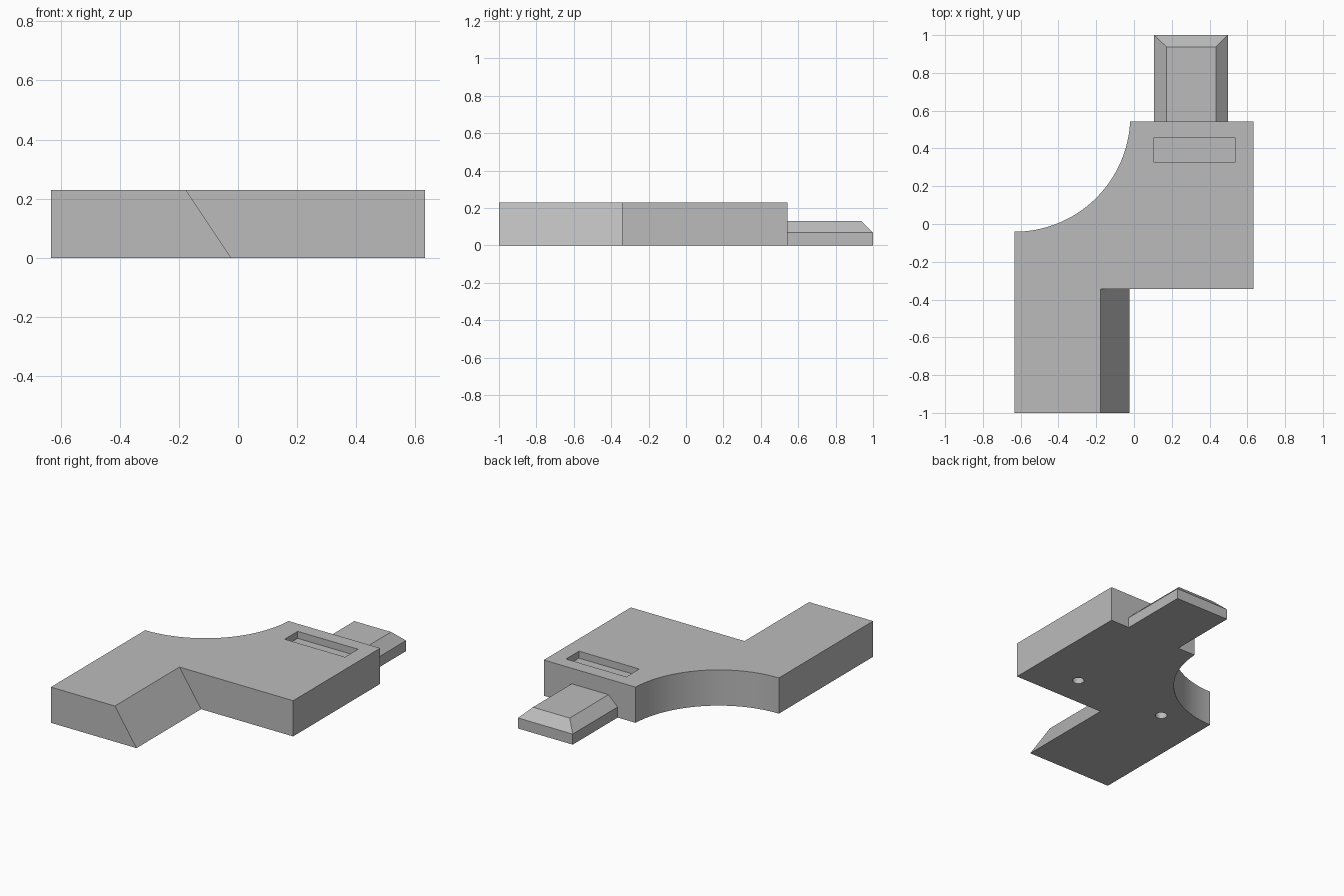
import bpy, bmesh
from math import sin, cos, asin, pi, radians

cube = bpy.data.objects.get("Cube")
if cube:
    bpy.data.objects.remove(cube)

grey = bpy.data.materials.new("plain grey")
grey.use_nodes = True
colour = (0.5, 0.5, 0.5, 1)
grey.diffuse_color = colour
grey.node_tree.nodes["Principled BSDF"].inputs["Base Color"].default_value = colour


def loft(name, rings):
    """Solid through rings of matching points, capped at both ends."""
    bm = bmesh.new()
    loops = [[bm.verts.new(p) for p in ring] for ring in rings]
    n = len(loops[0])
    for low, high in zip(loops, loops[1:]):
        for i in range(n):
            j = (i + 1) % n
            bm.faces.new((low[i], low[j], high[j], high[i]))
    bm.faces.new(loops[0][::-1])
    bm.faces.new(loops[-1])
    bmesh.ops.recalc_face_normals(bm, faces=bm.faces)
    mesh = bpy.data.meshes.new(name)
    bm.to_mesh(mesh)
    bm.free()
    mesh.materials.append(grey)
    obj = bpy.data.objects.new(name, mesh)
    bpy.context.collection.objects.link(obj)
    return obj


def rect(x0, x1, y0, y1, z):
    return [(x0, y0, z), (x1, y0, z), (x1, y1, z), (x0, y1, z)]


def circle(x, y, r, z, n=32):
    return [(x + r * cos(2 * pi * i / n), y + r * sin(2 * pi * i / n), z) for i in range(n)]


LEFT, RIGHT, FRONT, INNER, BACK = -0.633, 0.633, -1.0, -0.343, 0.543
TOP = 0.23

# Body: stepped plate with a concave quarter arc and an undercut leg side
RADIUS, ARC_Y, STEPS = 0.613, 0.572, 40
end = asin((BACK - ARC_Y) / RADIUS)
angles = [end + (-pi / 2 - end) * i / STEPS for i in range(STEPS + 1)]
arc = [(LEFT + RADIUS * cos(a), ARC_Y + RADIUS * sin(a)) for a in angles]


def outline(leg_x, z):
    corners = [(LEFT, FRONT), (leg_x, FRONT), (leg_x, INNER), (RIGHT, INNER), (RIGHT, BACK)]
    return [(x, y, z) for x, y in corners + arc]


body = loft("body", [outline(-0.023, 0), outline(-0.177, TOP)])

# Cutters: window recess on top and two round sockets underneath
cutters = [loft("window_cutter", [rect(0.105, 0.535, 0.325, 0.457, z) for z in (TOP - 0.045, TOP + 0.1)])]
for side, x in (("left", 0.318), ("right", -0.335)):
    cutters.append(loft(side + "_socket_cutter", [circle(x, -0.144, 0.035, z) for z in (-0.1, 0.11)]))
for cutter in cutters:
    cutter.hide_render = True
    mod = body.modifiers.new(cutter.name, 'BOOLEAN')
    mod.operation = 'DIFFERENCE'
    mod.solver = 'EXACT'
    mod.object = cutter

bpy.ops.object.select_all(action='DESELECT')
body.select_set(True)
bpy.context.view_layer.objects.active = body
for mod in list(body.modifiers):
    bpy.ops.object.modifier_apply(modifier=mod.name)
bpy.ops.object.shade_smooth_by_angle(angle=radians(30))
for cutter in cutters:
    bpy.data.objects.remove(cutter)

# Plug tongue with chamfered sides and tip
loft("plug_tongue", [
    rect(0.107, 0.497, BACK, 1.0, 0),
    rect(0.107, 0.497, BACK, 1.0, 0.068),
    rect(0.172, 0.434, BACK, 0.938, 0.13),
])
